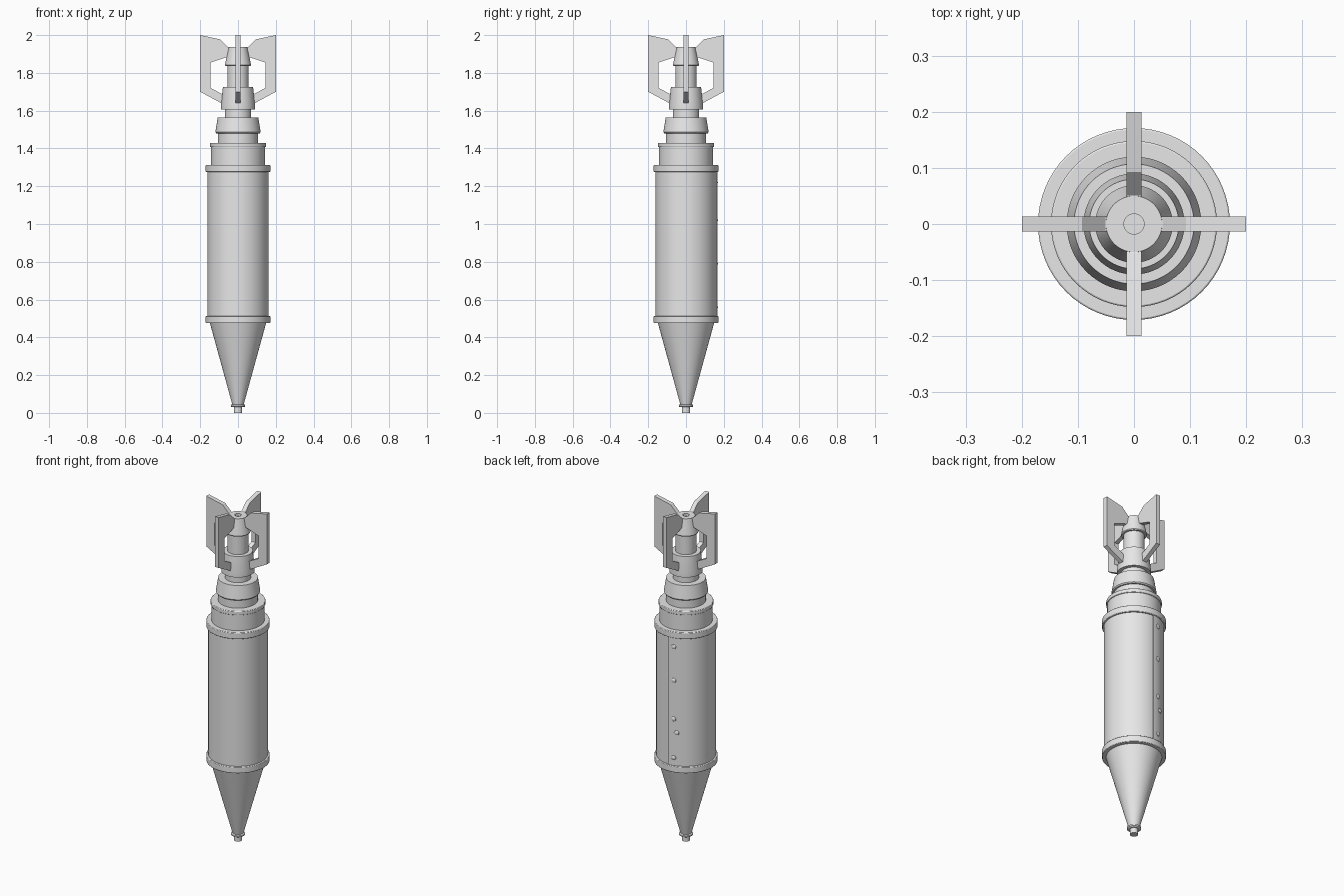
import bpy, bmesh
from math import cos, sin, pi, radians
from mathutils import Matrix, Vector

cube = bpy.data.objects.get("Cube")
if cube:
    bpy.data.objects.remove(cube, do_unlink=True)

GREY = (0.8, 0.8, 0.8, 1)
metal = bpy.data.materials.new("plain grey metal")
metal.use_nodes = True
metal.diffuse_color = GREY
metal.node_tree.nodes["Principled BSDF"].inputs["Base Color"].default_value = GREY


def finish(name, bm, smooth=True, bevel=0):
    bmesh.ops.recalc_face_normals(bm, faces=bm.faces)
    mesh = bpy.data.meshes.new(name)
    bm.to_mesh(mesh)
    bm.free()
    mesh.materials.append(metal)
    obj = bpy.data.objects.new(name, mesh)
    bpy.context.collection.objects.link(obj)
    if bevel:
        mod = obj.modifiers.new("soft edges", "BEVEL")
        mod.width, mod.segments, mod.limit_method = bevel, 2, "ANGLE"
    if smooth:
        bpy.ops.object.select_all(action="DESELECT")
        obj.select_set(True)
        bpy.context.view_layer.objects.active = obj
        bpy.ops.object.shade_smooth_by_angle(angle=radians(30))
    return obj


def lathe(name, profile, sides=64, bevel=0):
    """Turn (radius, height) points into a capped solid."""
    bm = bmesh.new()
    rings = [[bm.verts.new((r * cos(2 * pi * i / sides), r * sin(2 * pi * i / sides), z))
              for i in range(sides)] for r, z in profile]
    for low, high in zip(rings, rings[1:]):
        for i in range(sides):
            j = (i + 1) % sides
            bm.faces.new((low[i], low[j], high[j], high[i]))
    bm.faces.new(rings[0])
    bm.faces.new(rings[-1])
    return finish(name, bm, bevel=bevel)


# Nose
lathe("nose_tip", [(0.022, 0), (0.022, 0.035)])
lathe("nose_flange", [(0.032, 0.03), (0.038, 0.034), (0.038, 0.042), (0.03, 0.046)])
lathe("nose_cone", [(0.029, 0.04), (0.15, 0.48)])

# Main body and its end bands
lathe("body", [(0.161, 0.49), (0.161, 1.3)])
for name, z in (("lower_band", 0.475), ("upper_band", 1.275)):
    lathe(name, [(0.171, z), (0.171, z + 0.038)], bevel=0.003)

# Stepped shoulder
lathe("shoulder", [(0.143, 1.31), (0.143, 1.41)])
lathe("shoulder_lip", [(0.148, 1.407), (0.148, 1.43)], bevel=0.003)
lathe("collar", [(0.107, 1.42), (0.107, 1.49)])
lathe("flared_ring", [(0.115, 1.48), (0.12, 1.486), (0.107, 1.565)])

# Tail stem
lathe("tail_stub", [(0.07, 1.55), (0.07, 1.61)])
lathe("fin_socket", [(0.09, 1.605), (0.09, 1.63), (0.08, 1.725)])
lathe("tail_stem", [(0.056, 1.71), (0.056, 1.85)])
lathe("tail_cap", [(0.066, 1.837), (0.069, 1.842), (0.05, 1.936), (0.018, 1.936), (0.018, 1.92)])

# Four open-framed fins
FIN = [(0.04, 1.93), (0.052, 1.936), (0.093, 1.977), (0.2, 2.0), (0.2, 1.70),
       (0.083, 1.637), (0.06, 1.637), (0.06, 1.675), (0.145, 1.72), (0.145, 1.855), (0.04, 1.89)]
for k, name in enumerate(("left_fin", "back_fin", "right_fin", "front_fin")):
    bm = bmesh.new()
    face = bm.faces.new([bm.verts.new((x, -0.013, z)) for x, z in FIN])
    ext = bmesh.ops.extrude_face_region(bm, geom=[face])
    verts = [v for v in ext["geom"] if isinstance(v, bmesh.types.BMVert)]
    bmesh.ops.translate(bm, verts=verts, vec=(0, 0.026, 0))
    bm.transform(Matrix.Rotation(k * pi / 2, 4, "Z"))
    finish(name, bm, smooth=False)

# Overlapping sheet seam on the back, raised at one edge and blending into the body
bm = bmesh.new()
columns = []
for i in range(13):
    a = radians(89 + 3 * i)
    r = 0.167 - 0.007 * i / 12
    columns.append([bm.verts.new((q * cos(a), q * sin(a), z))
                    for q, z in ((0.155, 0.5), (r, 0.5), (r, 1.29), (0.155, 1.29))])
for a, b in zip(columns, columns[1:]):
    for i in range(4):
        j = (i + 1) % 4
        bm.faces.new((a[i], a[j], b[j], b[i]))
bm.faces.new(columns[0])
bm.faces.new(columns[-1])
finish("seam_sheet", bm)

# Rivets along the seam
for n, (angle, z) in enumerate([(101, 1.22), (101, 1.02), (101, 0.79), (107, 0.71), (101, 0.56)]):
    a = radians(angle)
    out = Vector((cos(a), sin(a), 0))
    bm = bmesh.new()
    bmesh.ops.create_uvsphere(bm, u_segments=16, v_segments=8, radius=0.014)
    turn = out.to_track_quat("Z", "Y").to_matrix().to_4x4()
    bm.transform(Matrix.Translation(out * 0.164 + Vector((0, 0, z))) @ turn
                 @ Matrix.Diagonal((1, 1, 0.5, 1)))
    finish(f"rivet_{n + 1}", bm)
